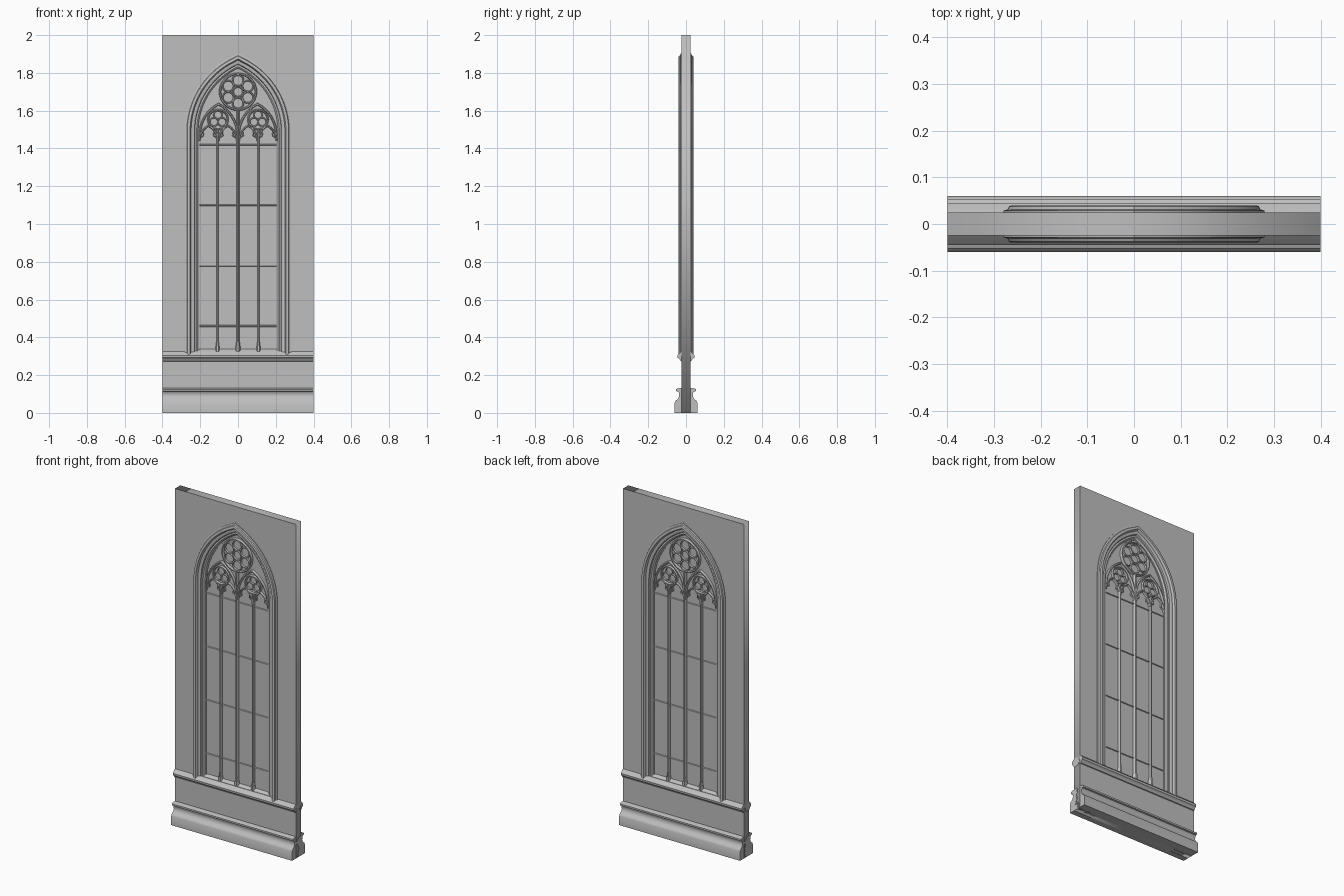
import bpy, bmesh
from math import sin, cos, acos, pi, radians
from mathutils import Vector

if "Cube" in bpy.data.objects:
    bpy.data.objects.remove(bpy.data.objects["Cube"], do_unlink=True)

stone = bpy.data.materials.new("grey stone")
GREY = (0.52, 0.52, 0.52, 1)
stone.diffuse_color = GREY
stone.use_nodes = True
stone.node_tree.nodes["Principled BSDF"].inputs["Base Color"].default_value = GREY

SPRING, SHIFT = 1.49, 0.16      # springing height, arc centre offset of the main arch
WALL_X, WALL_Y = 0.4, 0.025


def finish(name, bm, smooth=False):
    bmesh.ops.recalc_face_normals(bm, faces=bm.faces)
    mesh = bpy.data.meshes.new(name)
    bm.to_mesh(mesh)
    bm.free()
    mesh.materials.append(stone)
    ob = bpy.data.objects.new(name, mesh)
    bpy.context.collection.objects.link(ob)
    if smooth:
        bpy.ops.object.select_all(action='DESELECT')
        ob.select_set(True)
        bpy.context.view_layer.objects.active = ob
        bpy.ops.object.shade_smooth_by_angle(angle=radians(35))
    return ob


def mirrored(half):
    """Close a half section by mirroring its second coordinate."""
    return half + [(a, -b) for a, b in reversed(half) if b]


def pointed(w, foot, spring, shift, cx=0, steps=14):
    """Pointed arch in x, z running from left foot over the apex to right foot."""
    r = w + shift
    end = acos(shift / r)
    arc = [(r * cos(end * i / steps) - shift, spring + r * sin(end * i / steps))
           for i in range(steps + 1)]
    if foot < spring:
        arc.insert(0, (w, foot))
    return [(cx - x, z) for x, z in arc] + [(cx + x, z) for x, z in arc[-2::-1]]


def lancet(cx, w, spring, height):
    return pointed(w, spring, spring, (w * w + height * height) / (2 * w) - w, cx, 8)


def circle(cx, cz, r, steps=28):
    return [(cx + r * cos(2 * pi * i / steps), cz + r * sin(2 * pi * i / steps))
            for i in range(steps)]


def sweep(bm, path, section, closed=False):
    """Sweep an (offset, y) section along an x, z path with mitred corners."""
    pts = [Vector(p) for p in path]
    n, rings = len(pts), []
    for i, p in enumerate(pts):
        a = (p - pts[i - 1]).normalized() if closed or i else None
        b = (pts[(i + 1) % n] - p).normalized() if closed or i < n - 1 else a
        a = a or b
        t = (a + b).normalized()
        side = Vector((-t.y, t.x)) / t.dot(a)
        rings.append([bm.verts.new((p.x + side.x * o, y, p.y + side.y * o))
                      for o, y in section])
    m = len(section)
    for i in range(n if closed else n - 1):
        r, s = rings[i], rings[(i + 1) % n]
        for j in range(m):
            k = (j + 1) % m
            bm.faces.new((r[j], r[k], s[k], s[j]))
    if not closed:
        bm.faces.new(rings[0])
        bm.faces.new(rings[-1])


def moulding(name, half, length):
    """Horizontal moulding from a (z, y) half profile, the same front and back."""
    bm = bmesh.new()
    rings = [[bm.verts.new((x, y, z)) for z, y in mirrored(half)]
             for x in (-length, length)]
    for ring in rings:
        bm.faces.new(ring)
    for j in range(len(rings[0])):
        bm.faces.new((rings[0][j - 1], rings[0][j], rings[1][j], rings[1][j - 1]))
    return finish(name, bm, True)


def slab(name, outlines, depth):
    """Flat slab in x, z; further outlines become holes."""
    curve = bpy.data.curves.new(name, 'CURVE')
    curve.dimensions, curve.fill_mode, curve.extrude = '2D', 'BOTH', depth
    for outline in outlines:
        spline = curve.splines.new('POLY')
        spline.points.add(len(outline) - 1)
        for point, (x, z) in zip(spline.points, outline):
            point.co = (x, z, 0, 1)
        spline.use_cyclic_u = True
    helper = bpy.data.objects.new(name + "_outline", curve)
    bpy.context.collection.objects.link(helper)
    bpy.context.view_layer.update()
    mesh = bpy.data.meshes.new_from_object(
        helper.evaluated_get(bpy.context.evaluated_depsgraph_get()))
    bpy.data.objects.remove(helper, do_unlink=True)
    bm = bmesh.new()
    bm.from_mesh(mesh)
    bpy.data.meshes.remove(mesh)
    for v in bm.verts:
        v.co = (v.co.x, -v.co.z, v.co.y)
    bmesh.ops.remove_doubles(bm, verts=bm.verts, dist=1e-5)
    return finish(name, bm)


# Wall with arched opening, and the closed pane inside it
wall_edge = [(-WALL_X, 0), (-WALL_X, 2), (WALL_X, 2), (WALL_X, 0)]
slab("wall", [wall_edge, pointed(0.24, 0.31, SPRING, SHIFT)], WALL_Y)
slab("window_pane", [pointed(0.22, 0.31, SPRING, SHIFT)], 0.003)

# Plinth, string course and sloping sill
moulding("plinth", [(0, 0.06), (0.055, 0.06), (0.065, 0.055), (0.074, 0.042),
                    (0.09, 0.036), (0.105, 0.037), (0.113, 0.043), (0.115, 0.052),
                    (0.125, 0.052), (0.13, 0.042), (0.132, 0.02)], WALL_X)
moulding("string_course", [(0.27, 0.02), (0.275, 0.03), (0.285, 0.034), (0.292, 0.044),
                           (0.304, 0.045), (0.313, 0.037), (0.325, 0.024)], WALL_X)
moulding("sill", [(0.29, 0.03), (0.312, 0.036), (0.338, 0.003)], 0.25)

# Moulded jambs and arch: raised outer roll, then stepped hollows down to the pane
bm = bmesh.new()
frame_half = [(0.075, 0.02), (0.075, 0.029), (0.066, 0.031), (0.063, 0.038), (0.057, 0.04),
              (0.049, 0.039), (0.045, 0.033), (0.043, 0.026), (0.033, 0.026), (0.026, 0.023),
              (0.023, 0.016), (0.014, 0.017), (0.009, 0.014), (0.006, 0.009), (0, 0.008)]
sweep(bm, pointed(0.205, 0.31, SPRING, SHIFT, steps=24), mirrored(frame_half))
finish("arch_frame", bm, True)


def rib(w, depth):
    """Chamfered bar section."""
    half = [(-w, 0.4 * depth), (-0.45 * w, depth), (0.45 * w, depth), (w, 0.4 * depth)]
    return half + [(o, -y) for o, y in reversed(half)]


# Mullions with small moulded bases
for name, x, top, w in (("left_mullion", 0.108, 1.50, 0.006), ("centre_mullion", 0, 1.61, 0.008),
                        ("right_mullion", -0.108, 1.50, 0.006)):
    bm = bmesh.new()
    sweep(bm, [(x, 0.32), (x, top)], rib(w, 0.018))
    sweep(bm, [(x, 0.32), (x, 0.355)], rib(w + 0.005, 0.023))
    sweep(bm, [(x, 0.355), (x, 0.375)], rib(w + 0.002, 0.02))
    finish(name, bm)

# Horizontal glazing bars
bm = bmesh.new()
for z in (0.46, 0.78, 1.10, 1.42):
    sweep(bm, [(-0.21, z), (0.21, z)], rib(0.004, 0.008))
finish("glazing_bars", bm)

# Rose: outer ring, six foils and a hub
bm = bmesh.new()
ROSE_Z = 1.70
sweep(bm, circle(0, ROSE_Z, 0.095, 40), rib(0.006, 0.017), True)
for i in range(6):
    a = pi / 6 + i * pi / 3
    sweep(bm, circle(0.06 * cos(a), ROSE_Z + 0.06 * sin(a), 0.029, 20), rib(0.004, 0.012), True)
sweep(bm, circle(0, ROSE_Z, 0.026, 20), rib(0.004, 0.012), True)
finish("rose_tracery", bm, True)

# Each side: sub-arch, trefoil roundel and two cusped lancet heads
for side, s in (("left", 1), ("right", -1)):
    bm = bmesh.new()
    sweep(bm, lancet(s * 0.103, 0.1, 1.47, 0.165), rib(0.006, 0.016))
    sweep(bm, circle(s * 0.106, 1.553, 0.052), rib(0.005, 0.015), True)
    for i in range(3):
        a = pi / 2 + i * 2 * pi / 3
        sweep(bm, circle(s * 0.106 + 0.025 * cos(a), 1.553 + 0.025 * sin(a), 0.022, 18),
              rib(0.0035, 0.011), True)
    for x in (0.054, 0.156):
        sweep(bm, lancet(s * x, 0.049, 1.44, 0.08), rib(0.005, 0.015))
        for cusp in (-1, 1):
            sweep(bm, [(s * x + cusp * 0.046, 1.455), (s * x + cusp * 0.026, 1.468),
                       (s * x + cusp * 0.03, 1.49)], rib(0.003, 0.011))
    finish(side + "_tracery", bm, True)
